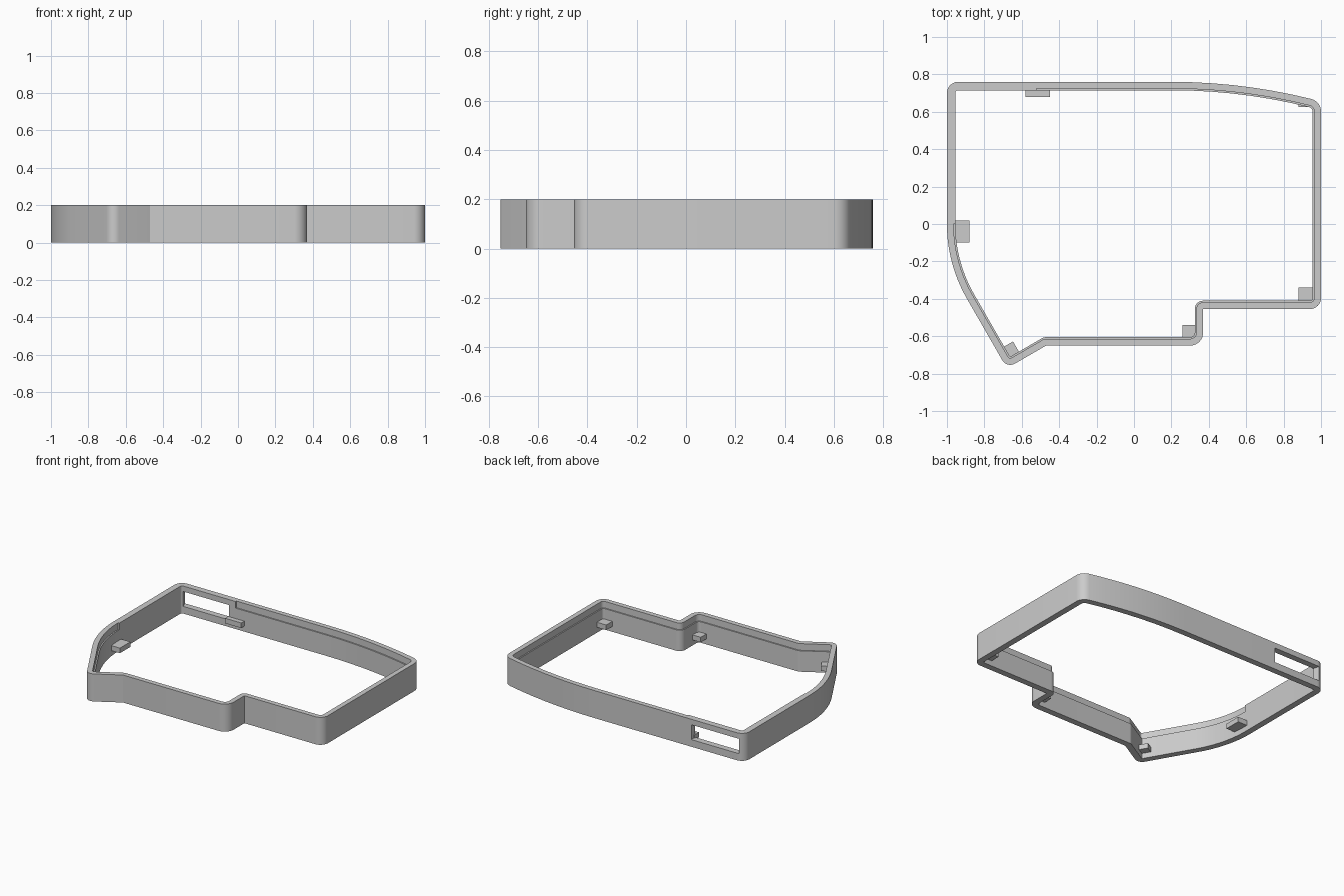
import bpy
import bmesh
from math import cos, sin, radians, ceil
from mathutils import Matrix

cube = bpy.data.objects.get("Cube")
if cube:
    bpy.data.objects.remove(cube, do_unlink=True)

HEIGHT, WALL = 0.2, 0.045
RIM, LEDGE = 0.036, 0.152
SLOT_LOW, SLOT_HIGH = 0.052, 0.16

grey = bpy.data.materials.new("plain grey")
grey.use_nodes = True
grey.diffuse_color = (0.6, 0.6, 0.6, 1)
grey.node_tree.nodes["Principled BSDF"].inputs["Base Color"].default_value = grey.diffuse_color

# Outline arcs: centre x, centre y, radius, start and end angle.
# Straight walls join the arcs; radius zero makes a sharp inward corner.
recess_start = (-1, 0, 0, 180, 180)
recess_end = (-0.52, 0.76, 0, 90, 90)
slot_start = (-0.575, 0.76, 0, 90, 90)
front_arcs = [
    (-0.2, 0, 0.8, 180, 210),
    (-0.661, -0.703, 0.05, 210, 300),
    (-0.47, -0.65, 0, 300, 270),
    (0.30, -0.58, 0.07, 270, 360),
    (0.37, -0.455, 0, 360, 270),
    (0.94, -0.395, 0.06, 270, 360),
    (0.93, 0.6008, 0.07, 0, 76.06),
    (0.2, -2.34, 3.1, 76.06, 90),
    recess_end,
]
slot_arcs = [slot_start, (-0.94, 0.70, 0.06, 90, 105)]
corner_arcs = [(-0.94, 0.70, 0.06, 105, 180), recess_start]
slot_end = (-0.94, 0.70, 0.06, 105, 105)


def offset_path(arcs, depth):
    """Sample the outline, moved inward by depth."""
    points = []
    for cx, cy, r, a0, a1 in arcs:
        steps = ceil(abs(a1 - a0) / (2 if r > 0.5 else 9))
        for i in range(steps + 1):
            a = radians(a0 + (a1 - a0) * i / max(steps, 1))
            points.append((cx + (r - depth) * cos(a), cy + (r - depth) * sin(a)))
    return points


def section(d0, d1, z0, z1):
    return [(d0, z0), (d0, z1), (d1, z1), (d1, z0)]


def sweep(bm, arcs, profile):
    """Carry a closed depth and height profile along the outline."""
    rows = [[bm.verts.new((x, y, z)) for x, y in offset_path(arcs, d)]
            for d, z in profile]
    for k, row in enumerate(rows):
        after = rows[(k + 1) % len(rows)]
        for i in range(len(row) - 1):
            bm.faces.new((row[i], row[i + 1], after[i + 1], after[i]))


def cap(bm, place, profile, forward):
    """Close one end of a recess or slot."""
    verts = [bm.verts.new((*offset_path([place], d)[0], z)) for d, z in profile]
    bm.faces.new(verts[::-1] if forward else verts)


def finish(name, bm):
    mesh = bpy.data.meshes.new(name)
    bm.to_mesh(mesh)
    bm.free()
    mesh.materials.append(grey)
    obj = bpy.data.objects.new(name, mesh)
    bpy.context.collection.objects.link(obj)
    return obj


def tab(name, x0, x1, y0, y1, z0=0.039, z1=0.076, place=Matrix.Identity(4)):
    bm = bmesh.new()
    size = Matrix.Diagonal((x1 - x0, y1 - y0, z1 - z0, 1))
    middle = Matrix.Translation(((x0 + x1) / 2, (y0 + y1) / 2, (z0 + z1) / 2))
    bmesh.ops.create_cube(bm, size=1, matrix=place @ middle @ size)
    finish(name, bm)


# Outer wall: ledged inside the rim, plain around the back corner, slotted at the back
full = section(0, WALL, 0, HEIGHT)
ledged = [(0, 0), (0, HEIGHT), (RIM, HEIGHT), (RIM, LEDGE), (WALL, LEDGE), (WALL, 0)]
bm = bmesh.new()
sweep(bm, front_arcs, ledged)
sweep(bm, [recess_end, slot_start], full)
sweep(bm, slot_arcs, section(0, WALL, 0, SLOT_LOW))
sweep(bm, slot_arcs, section(0, WALL, SLOT_HIGH, HEIGHT))
sweep(bm, corner_arcs, full)

# End faces of the ledge and the slot
ledge_end = section(RIM, WALL, LEDGE, HEIGHT)
opening = section(0, WALL, SLOT_LOW, SLOT_HIGH)
cap(bm, recess_start, ledge_end, True)
cap(bm, recess_end, ledge_end, False)
cap(bm, slot_start, opening, True)
cap(bm, slot_end, opening, False)
bmesh.ops.remove_doubles(bm, verts=bm.verts, dist=0.0003)
frame = finish("frame_wall", bm)

bpy.ops.object.select_all(action='DESELECT')
frame.select_set(True)
bpy.context.view_layer.objects.active = frame
bpy.ops.object.shade_smooth_by_angle(angle=radians(25))

# Support tabs on the inside of the wall
tabs = {
    "back_tab": (-0.58, -0.45, 0.68, 0.73),
    "back_corner_tab": (0.88, 0.97, 0.625, 0.65),
    "front_corner_tab": (0.88, 0.965, -0.42, -0.34),
    "notch_tab": (0.26, 0.34, -0.62, -0.54),
    "side_tab": (-0.975, -0.88, -0.10, 0.02),
}
for name, bounds in tabs.items():
    tab(name, *bounds)

# Tab turned to sit in the pointed corner
turned = Matrix.Translation((-0.663, -0.71, 0)) @ Matrix.Rotation(radians(30), 4, 'Z')
tab("point_tab", -0.01, 0.055, -0.01, 0.063, place=turned)
